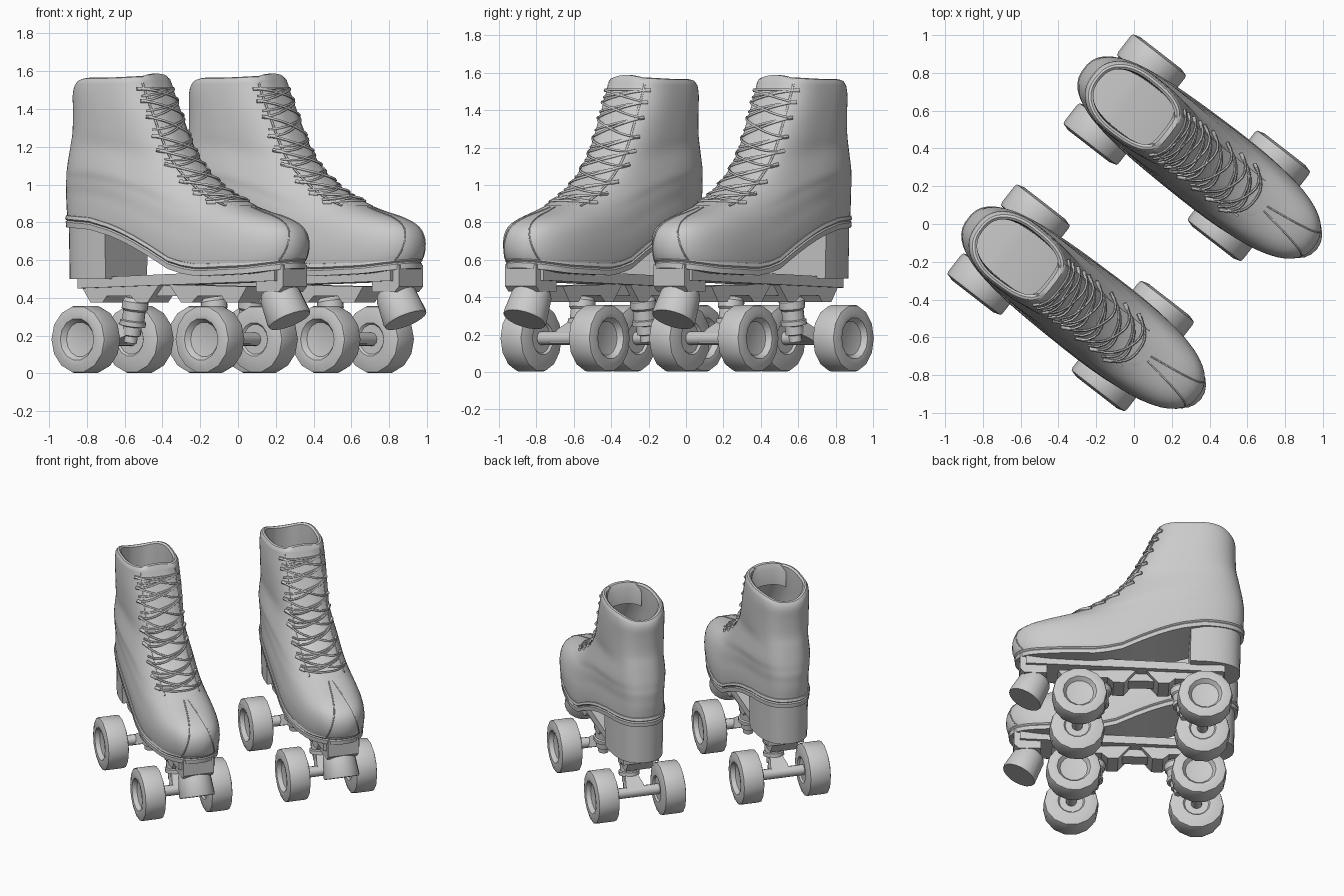
import bpy, bmesh
from math import sin, cos, pi, radians
from mathutils import Vector, Matrix

if "Cube" in bpy.data.objects:
    bpy.data.objects.remove(bpy.data.objects["Cube"])

# both skates share one local frame: x = toe direction, y = left, z = up
TURN = Matrix.Rotation(radians(-37.8), 4, 'Z')
PLACES = [("left", Matrix.Translation((0.3075, 0.3975, 0)) @ TURN),
          ("right", Matrix.Translation((-0.3075, -0.3975, 0)) @ TURN)]
SHIFT = Matrix.Translation((0, -0.012, 0))


def add(name, me, angle=35):
    me.shade_smooth()
    me.set_sharp_from_angle(angle=radians(angle))
    for side, m in PLACES:
        ob = bpy.data.objects.new(side + "_" + name, me)
        ob.matrix_world = m @ SHIFT
        bpy.context.collection.objects.link(ob)


def loft(name, rings, strip=False, angle=35):
    bm = bmesh.new()
    vs = [[bm.verts.new(p) for p in r] for r in rings]
    n = len(vs[0])
    for a, b in zip(vs, vs[1:]):
        for i in range(n):
            j = (i + 1) % n
            bm.faces.new((a[i], a[j], b[j], b[i]))
    for r in (vs[0], vs[-1]):
        if strip:
            for i in range(n // 2 - 1):
                bm.faces.new((r[i], r[i + 1], r[n - 2 - i], r[n - 1 - i]))
        else:
            bm.faces.new(r)
    bmesh.ops.recalc_face_normals(bm, faces=bm.faces)
    me = bpy.data.meshes.new(name)
    bm.to_mesh(me)
    bm.free()
    add(name, me, angle)


def lathe(name, prof, origin, axis, n=16):
    q = Vector((0, 0, 1)).rotation_difference(Vector(axis))
    o = Vector(origin)
    loft(name, [[o + q @ Vector((r * cos(2 * pi * i / n), r * sin(2 * pi * i / n), h))
                 for i in range(n)] for r, h in prof])


def prism(name, pts, hw):
    loft(name, [[(u, v, z) for u, z in pts] for v in (-hw, hw)], angle=20)


def tube(name, lines, r):
    cu = bpy.data.curves.new(name, 'CURVE')
    cu.dimensions = '3D'
    cu.bevel_depth, cu.bevel_resolution, cu.use_fill_caps = r, 1, True
    for pts in lines:
        s = cu.splines.new('POLY')
        s.points.add(len(pts) - 1)
        for p, c in zip(s.points, pts):
            p.co = (*c, 1)
    ob = bpy.data.objects.new(name, cu)
    bpy.context.collection.objects.link(ob)
    me = bpy.data.meshes.new_from_object(ob.evaluated_get(bpy.context.evaluated_depsgraph_get()))
    bpy.data.objects.remove(ob)
    add(name, me, 60)


# boot shape: height, heel x, front x, heel half width, front half width, waist bulge
LEVELS = [(.56, -.70, .80, .235, .265, -.03), (.62, -.705, .825, .24, .275, -.03),
          (.70, -.71, .825, .24, .275, -.03), (.77, -.71, .785, .24, .26, -.03),
          (.83, -.71, .68, .24, .23, -.02), (.88, -.705, .53, .235, .205, -.01),
          (.93, -.70, .39, .23, .19, 0), (1.0, -.69, .25, .22, .18, 0),
          (1.1, -.675, .11, .205, .17, 0), (1.2, -.66, .03, .197, .17, .01),
          (1.35, -.655, -.05, .19, .175, .015), (1.47, -.655, -.105, .187, .175, .015),
          (1.54, -.645, -.13, .18, .172, .015)]
TOP = len(LEVELS) - 1
SOLE = [(-.75, .80), (-.45, .785), (-.27, .745), (-.13, .69), (0, .63), (.08, .585),
        (.15, .557), (.3, .537), (.6, .55), (.9, .59)]


def level(k):
    i = min(int(k), TOP - 1)
    f = k - i
    a, b, c, d = (LEVELS[max(0, min(TOP, i + j))] for j in (-1, 0, 1, 2))
    return [q + .5 * f * (r - p + f * (2 * p - 5 * q + 4 * r - s + f * (3 * (q - r) + s - p)))
            for p, q, r, s in zip(a, b, c, d)]


def sole_z(u):
    for (a, za), (b, zb) in zip(SOLE, SOLE[1:]):
        if u <= b:
            return za + (zb - za) * (u - a) / (b - a)
    return SOLE[-1][1]


def spow(x, e=.8):
    return abs(x) ** e * (1 if x >= 0 else -1)


def surf(t, k, off=0, dz=0):
    z, ub, uf, wb, wf, bl = level(k)
    ub, uf = ub - off, uf + off
    e = .9 - .32 * k / TOP if cos(t) > 0 else .8      # squarer front towards the collar
    c = spow(cos(t), e)
    q = (1 + c) / 2
    u = ub + (uf - ub) * q
    v = (wb * (1 - q) + wf * q + 4 * bl * q * (1 - q) + off) * spow(sin(t), e)
    zs = sole_z(u)
    # collar sits lower at the back and rises a little at the front
    rim = (.012 * max(0, cos(t)) - .05 * max(0, -cos(t)) ** 3) * (k / TOP) ** 5
    return Vector((u, v, zs + (z - .56) * (1.57 - zs) / 1.01 + rim + dz))


def ring(k, off=0, dz=0, n=56):
    return [surf(2 * pi * (i + .5) / n, k, off, dz) for i in range(n)]


def at(v, k, off=0):
    """Point on the boot front at sideways position v, lifted by off."""
    lo, hi = 0, pi / 2
    for _ in range(24):
        m = (lo + hi) / 2
        lo, hi = (m, hi) if surf(m, k).y < abs(v) else (lo, m)
    p = surf(lo, k)
    nrm = (surf(lo + .02, k) - surf(max(lo - .02, .001), k)).cross(
        surf(lo, min(k + .05, TOP)) - surf(lo, k - .05)).normalized()
    p += nrm * off * (1 if nrm.x > 0 else -1)
    return Vector((p.x, p.y if v >= 0 else -p.y, p.z))


# boot with rolled collar and hollow inside
rings = [ring(i / 3) for i in range(TOP * 3 + 1)]
rings += [ring(TOP, -.01, .016), ring(TOP, -.022, .02), ring(TOP, -.034, .01),
          ring(TOP - 1, -.042), ring(TOP - 2, -.04), ring(TOP - 3, -.04), ring(TOP - 4, -.04, -.1)]
loft("boot", rings, strip=True)

# two-layer welt and sole following the arch
loft("sole", [ring(0, o, d) for o, d in ((-.01, .045), (.01, .04), (.015, .022), (.006, .014),
                                         (.012, .006), (.01, -.022))], strip=True)

# heel block with flat breast
arc = [(-.35 - .335 * abs(cos(t)) ** .8, .185 * spow(sin(t)))
       for t in [pi / 2 + pi * i / 19 for i in range(20)]]
loft("heel_block", [[(u, v * .97, .5) for u, v in arc],
                    [(u * 1.01 + .003, v, sole_z(u) - .01) for u, v in arc]], strip=True)

# tongue, showing above the collar
bm = bmesh.new()
rows = []
for k in [5.3 + .31 * i for i in range(22)] + [TOP]:
    hw = .07 if k < 5.4 else .115
    rows.append([at(hw * (j / 4 - 1), min(k, TOP), .005) for j in range(9)])
for dx, dz in ((-.015, .03), (-.04, .03), (-.055, -.01), (-.055, -.12)):
    rows.append([p + Vector((dx, 0, dz - 1.5 * p.y ** 2)) for p in rows[22]])
grid = [[bm.verts.new(p) for p in r] for r in rows]
for a, b in zip(grid, grid[1:]):
    for i in range(8):
        bm.faces.new((a[i], a[i + 1], b[i + 1], b[i]))
bmesh.ops.recalc_face_normals(bm, faces=bm.faces)
me = bpy.data.meshes.new("tongue")
bm.to_mesh(me)
bm.free()
add("tongue", me, 50)

# lacing: criss-cross rows, with eyelet facings and hooks
lace_k = [5.75 + .68 * i for i in range(9)]
W = .14


def lace(v0, k0, v1, k1, off):
    return [at(v0 + (v1 - v0) * i / 10, k0 + (k1 - k0) * i / 10,
               off + .004 * sin(pi * i / 10)) for i in range(11)]


laces = [lace(-W, lace_k[0], W, lace_k[0], .008), lace(-W, lace_k[-1], W, lace_k[-1], .008)]
for a, b in zip(lace_k, lace_k[1:]):
    laces += [lace(-W, a, W, b, .007), lace(W, a, -W, b, .011),
              lace(-W, a + .25, W, b, .006)]
tube("laces", laces, .0065)
tube("lace_hooks", [[at(s * (W - .012), k, .005), at(s * (W + .008), k, .007)]
                    for k in lace_k for s in (-1, 1)], .011)
tube("eyelet_facings", [[at(s * .12, 5.4 + .33 * i, .001) for i in range(20)] for s in (-1, 1)], .006)
tube("toe_seams", [[at(s * (.015 + .1 * i / 16), 5.2 - 4.7 * i / 16, 0) for i in range(17)]
                   for s in (-1, 1)], .004)

# sole plate and toe stop
prism("plate", [(-.58, .505), (.74, .55), (.74, .49), (-.58, .45)], .125)
prism("plate_rib", [(-.2, .46), (-.15, .41), (.1, .41), (.15, .47)], .05)
prism("toe_stop_mount", [(.6, .43), (.6, .57), (.78, .575), (.78, .46), (.75, .43)], .105)
lathe("toe_stop", [(.095, 0), (.108, .03), (.12, .165), (.116, .178)],
      (.665, 0, .44), (.45, 0, -.9), 18)

# trucks, mirrored front to back about the middle of the wheelbase
MID = -.026
for end, s in (("rear", 1), ("front", -1)):
    def mx(u):
        return MID + s * (u - MID)
    ax = mx(-.442)
    prism(end + "_truck_base", [(mx(u), z) for u, z in (
        (-.58, .46), (-.52, .375), (-.44, .375), (-.41, .41), (-.25, .41),
        (-.21, .375), (-.14, .375), (-.06, .47))], .09)
    lathe(end + "_cushion_stack", [(.055, 0), (.07, .02), (.07, .06), (.06, .07), (.06, .12),
                                   (.07, .125), (.07, .15), (.05, .155), (.05, .2),
                                   (.035, .205), (.035, .24)],
          (mx(-.285), 0, .40), (s * -.16, 0, -1))
    # hanger narrowing from the axle up to the stack
    loft(end + "_hanger", [[(mx(u), -w, z0), (mx(u), w, z0), (mx(u), w * .7, z1), (mx(u), -w * .7, z1)]
                           for u, w, z0, z1 in ((-.47, .085, .155, .2), (-.43, .085, .15, .23),
                                                (-.32, .045, .2, .29))])
    lathe(end + "_axle", [(.036, 0), (.036, .5)], (ax, -.25, .18), (0, 1, 0), 12)
    # wheels
    for side, d in (("a", 1), ("b", -1)):
        lathe(end + "_wheel_" + side,
              [(.08, .012), (.09, 0), (.14, 0), (.177, .012), (.182, .03), (.182, .135), (.177, .15),
               (.138, .162), (.112, .158), (.092, .13), (.086, .128)],
              (ax, d * .15, .18), (0, d, 0), 14)
